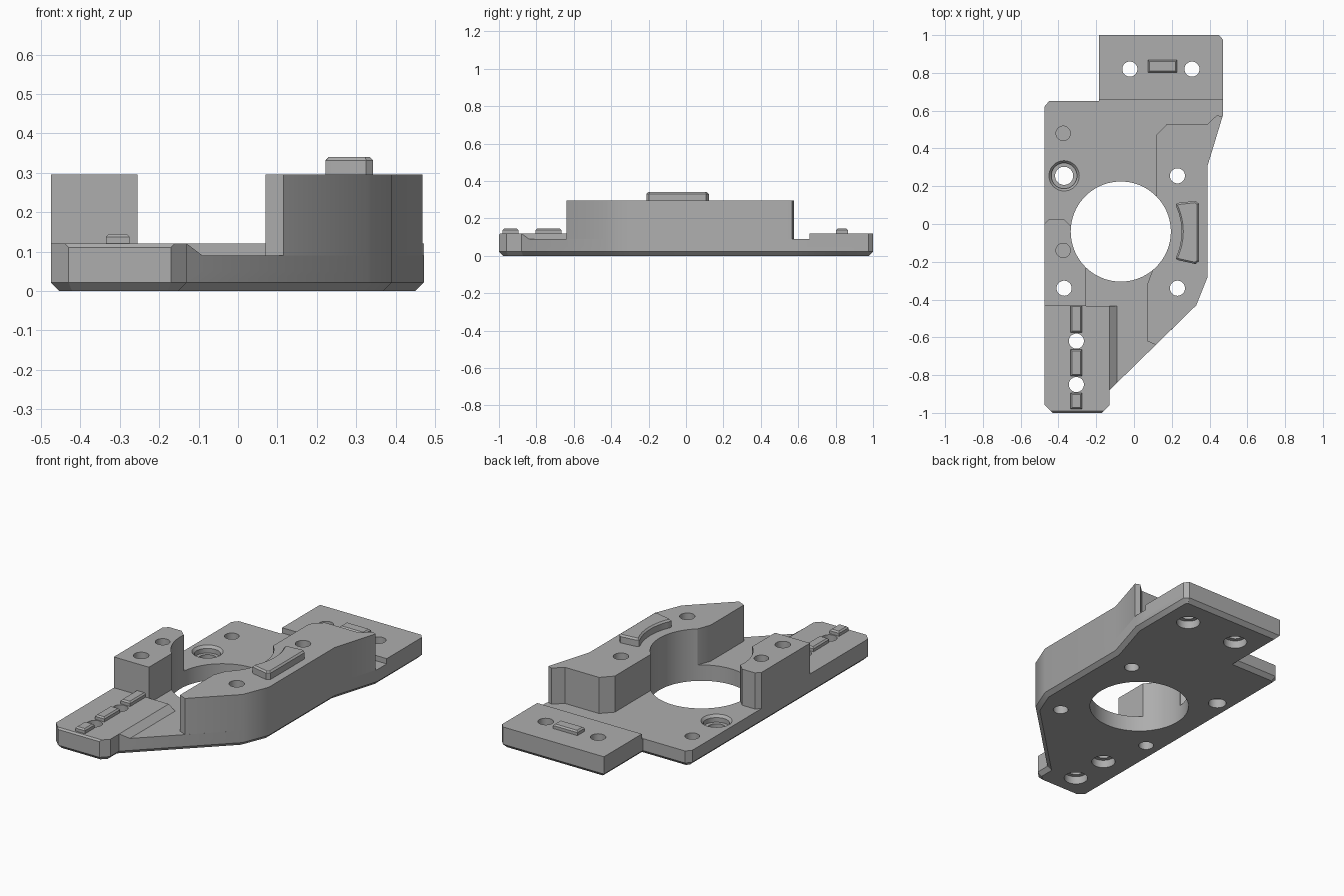
import bpy
import bmesh
import math

cube = bpy.data.objects.get("Cube")
if cube:
    bpy.data.objects.remove(cube, do_unlink=True)

grey = bpy.data.materials.new("plain grey")
grey.use_nodes = True
GREY = (0.42, 0.42, 0.42, 1)
grey.diffuse_color = GREY
grey.node_tree.nodes["Principled BSDF"].inputs["Base Color"].default_value = GREY

FLOOR, PAD, TOWER, EMBED = 0.09, 0.12, 0.295, 0.05


def finish(name, bm):
    bmesh.ops.recalc_face_normals(bm, faces=bm.faces)
    mesh = bpy.data.meshes.new(name)
    bm.to_mesh(mesh)
    bm.free()
    mesh.materials.append(grey)
    obj = bpy.data.objects.new(name, mesh)
    bpy.context.collection.objects.link(obj)
    return obj


def prism(name, outline, z0, z1, bevel=0, edge_rule=None, vert_rule=None):
    """Extrude an xy outline; optionally chamfer edges and move vertices."""
    bm = bmesh.new()
    face = bm.faces.new([bm.verts.new((x, y, z0)) for x, y in outline])
    top = bmesh.ops.extrude_face_region(bm, geom=[face])["geom"]
    for v in top:
        if isinstance(v, bmesh.types.BMVert):
            v.co.z = z1
    if vert_rule:
        for v in bm.verts:
            vert_rule(v)
    bmesh.ops.recalc_face_normals(bm, faces=bm.faces)
    if bevel:
        edges = [e for e in bm.edges if all(edge_rule(v.co) for v in e.verts)]
        bmesh.ops.bevel(bm, geom=edges, offset=bevel, segments=1,
                        affect='EDGES', profile=0.5)
    return finish(name, bm)


def box(x0, x1, y0, y1):
    return [(x0, y0), (x1, y0), (x1, y1), (x0, y1)]


def drill(x, y, r0, z0, z1, r1=None, segments=40):
    bm = bmesh.new()
    bmesh.ops.create_cone(bm, cap_ends=True, segments=segments, radius1=r0,
                          radius2=r0 if r1 is None else r1, depth=z1 - z0)
    bmesh.ops.translate(bm, verts=bm.verts, vec=(x, y, (z0 + z1) / 2))
    cutter = finish("drill_cutter", bm)
    cutter.hide_render = True
    return cutter


def combine(target, tool, operation):
    mod = target.modifiers.new("combine", 'BOOLEAN')
    mod.operation = operation
    mod.solver = 'EXACT'
    mod.object = tool
    bpy.context.view_layer.objects.active = target
    bpy.ops.object.modifier_apply(modifier=mod.name)
    bpy.data.objects.remove(tool, do_unlink=True)


def smooth(obj):
    bpy.ops.object.select_all(action='DESELECT')
    obj.select_set(True)
    bpy.context.view_layer.objects.active = obj
    bpy.ops.object.shade_smooth_by_angle(angle=math.radians(30))


# Base plate with a chamfered underside
body = prism("mounting_plate", [
    (-.43, -1), (-.17, -1), (-.13, -.96), (-.13, -.88), (.33, -.43),
    (.39, -.28), (.39, .31), (.472, .58), (.472, .975), (.45, 1),
    (-.185, 1), (-.185, .65), (-.45, .65), (-.475, .62), (-.475, -.955)],
    0, FLOOR, .022, lambda c: c.z < .001)

# Front pad with its sloping side
front_pad = prism("front_pad", [
    (-.43, -1), (-.17, -1), (-.13, -.96), (-.13, -.435), (-.475, -.435),
    (-.475, -.955)], EMBED, PAD, .009,
    lambda c: c.y < -.99 and c.z > .1)


def lower_outer_edge(v):
    if v.co.x > -.1:
        v.co.z = min(v.co.z, FLOOR)


pad_slope = prism("pad_slope", [
    (-.13, -.88), (-.09, -.841), (-.09, -.435), (-.13, -.435)],
    EMBED, PAD, vert_rule=lower_outer_edge)

# Back pad
back_pad = prism("back_pad", [
    (-.185, .66), (.472, .66), (.472, .975), (.45, 1), (-.185, 1)], EMBED, PAD)

# Two towers beside the bore
small_tower = prism("small_tower", [
    (-.475, -.435), (-.255, -.435), (-.255, -.1), (-.31, -.01), (-.335, -.01),
    (-.37, .025), (-.45, .025), (-.475, 0)], EMBED, TOWER)
large_tower = prism("large_tower", [
    (.07, -.62), (.115, -.64), (.33, -.43), (.39, -.28), (.39, .31),
    (.468, .567), (.44, .577), (.39, .53), (.175, .53), (.118, .47),
    (.118, .1), (.115, -.2), (.07, -.32)], EMBED, TOWER)

for part in (front_pad, pad_slope, back_pad, small_tower, large_tower):
    combine(body, part, 'UNION')

# Central bore
combine(body, drill(-.07, -.04, .265, -.1, .5, segments=96), 'DIFFERENCE')

# Plain through holes
for x, y in [(.23, .255), (.23, -.34), (-.37, -.34)]:
    combine(body, drill(x, y, .04, -.1, .5), 'DIFFERENCE')

# Pad holes, counterbored from below
for x, y in [(-.022, .82), (.307, .82), (-.305, -.62), (-.305, -.85)]:
    combine(body, drill(x, y, .04, -.1, .5), 'DIFFERENCE')
    combine(body, drill(x, y, .063, -.1, .045), 'DIFFERENCE')

# Blind holes
for x, y, z in [(-.375, .48, .03), (-.375, -.14, .2)]:
    combine(body, drill(x, y, .038, z, .5), 'DIFFERENCE')

# Countersunk hole beside the bore
combine(body, drill(-.37, .255, .048, -.1, .5), 'DIFFERENCE')
combine(body, drill(-.37, .255, .068, .05, .2), 'DIFFERENCE')
combine(body, drill(-.37, .255, .068, .076, .092, .082), 'DIFFERENCE')
smooth(body)

# Locating keys on the pads
KEY = .145
for name, bounds in [("front_key", (-.335, -.275, -.98, -.895)),
                     ("middle_key", (-.335, -.275, -.805, -.665)),
                     ("rear_key", (-.335, -.275, -.575, -.43)),
                     ("back_key", (.075, .227, .802, .867))]:
    prism(name, box(*bounds), PAD - .002, KEY, .008, lambda c: c.z > KEY - .001)

# Curved key on the large tower, concave toward the bore
arc = [(-.07 + .322 * math.cos(a), -.04 + .322 * math.sin(a))
       for a in (math.radians(-25 + 50 * i / 12) for i in range(13))]
curved_key = prism("curved_key", arc + [
    (.222, .105), (.235, .112), (.325, .122), (.343, .108),
    (.343, -.198), (.325, -.212), (.235, -.192), (.222, -.185)],
    TOWER - .002, .34, .009, lambda c: c.z > .339)
smooth(curved_key)
